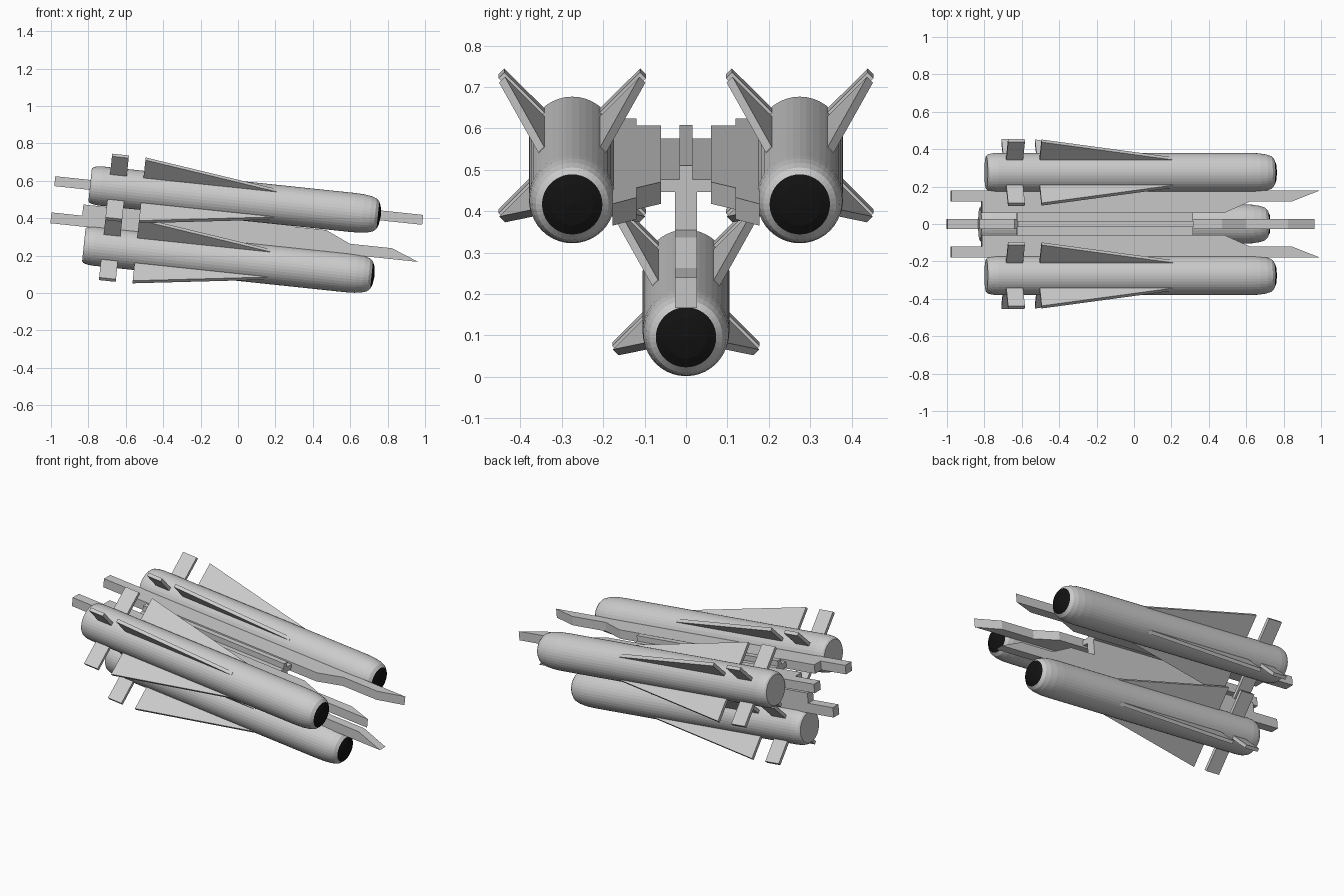
import bpy, bmesh, math
from mathutils import Matrix, Vector

if "Cube" in bpy.data.objects:
    bpy.data.objects.remove(bpy.data.objects["Cube"])

TILT = Matrix.Translation((0, 0, 0.495)) @ Matrix.Rotation(math.radians(6), 4, 'Y')


def material(name, col):
    m = bpy.data.materials.new(name)
    m.diffuse_color = (*col, 1)
    m.use_nodes = True
    m.node_tree.nodes["Principled BSDF"].inputs["Base Color"].default_value = m.diffuse_color
    return m


GREY = material("light_grey", (0.6, 0.6, 0.6))
BLACK = material("seeker_black", (0.006, 0.006, 0.006))


def finish(name, bm, matrix, mats=(GREY,)):
    bmesh.ops.recalc_face_normals(bm, faces=bm.faces)
    me = bpy.data.meshes.new(name)
    bm.to_mesh(me)
    bm.free()
    for m in mats:
        me.materials.append(m)
    ob = bpy.data.objects.new(name, me)
    bpy.context.collection.objects.link(ob)
    ob.matrix_world = TILT @ matrix
    return ob


def plate(name, pts, thick, matrix):
    """Outline in x/z, extruded evenly about y = 0."""
    bm = bmesh.new()
    f = bm.faces.new([bm.verts.new((x, -thick / 2, z)) for x, z in pts])
    r = bmesh.ops.extrude_face_region(bm, geom=[f])
    bmesh.ops.translate(bm, vec=(0, thick, 0),
                        verts=[v for v in r["geom"] if isinstance(v, bmesh.types.BMVert)])
    return finish(name, bm, matrix)


def box(name, x0, x1, z0, z1, width):
    return plate(name, [(x0, z0), (x1, z0), (x1, z1), (x0, z1)], width, Matrix())


# Missile body profile: (distance along axis, radius)
BODY = [(-0.795, 0), (-0.795, 0.088), (-0.787, 0.096), (-0.768, 0.102), (-0.74, 0.105),
        (0.62, 0.105), (0.67, 0.103), (0.71, 0.097), (0.737, 0.088), (0.752, 0.073),
        (0.762, 0.05), (0.769, 0)]


def missile_body(name, matrix):
    bm = bmesh.new()
    vs = [bm.verts.new((x, 0, r)) for x, r in BODY]
    es = [bm.edges.new(p) for p in zip(vs, vs[1:])]
    bmesh.ops.spin(bm, geom=vs + es, cent=(0, 0, 0), axis=(1, 0, 0),
                   angle=math.tau, steps=40, use_merge=True)
    bmesh.ops.remove_doubles(bm, verts=bm.verts, dist=1e-5)
    for f in bm.faces:
        # Black seeker window at the nose
        f.material_index = int(f.calc_center_median().x > 0.753)
    finish(name, bm, matrix, (GREY, BLACK))


def station(tag, matrix):
    """Missile hanging below its rail and adapter."""
    axis = matrix @ Matrix.Translation((0, 0, -0.275))
    missile_body(tag + "_missile_body", axis)
    for i in range(4):
        turn = axis @ Matrix.Rotation(math.radians(45 + 90 * i), 4, 'X')
        plate(f"{tag}_wing_{i + 1}", [(-0.515, 0.09), (0.2, 0.09), (0.2, 0.106),
                                      (-0.515, 0.24)], 0.02, turn)
        plate(f"{tag}_tail_fin_{i + 1}", [(-0.695, 0.09), (-0.605, 0.09), (-0.605, 0.242),
                                          (-0.695, 0.242)], 0.02, turn)
    plate(tag + "_rail", [(-0.985, -0.178), (0.993, -0.178), (0.845, -0.12),
                          (-0.985, -0.12)], 0.053, matrix)
    plate(tag + "_adapter", [(-0.82, -0.12), (0.62, -0.12), (0.485, -0.06),
                             (-0.82, -0.06)], 0.053, matrix)


# Three stations: below, left and right
station("lower", Matrix.Translation((0, 0, -0.048)))
station("front", Matrix.Rotation(math.radians(-90), 4, 'X'))
station("rear", Matrix.Rotation(math.radians(90), 4, 'X'))

# Central rack: cross beam, lower web and top spine
box("cross_beam", -0.63, 0.315, -0.016, 0.015, 0.12)
box("lower_web", -0.63, 0.315, -0.108, -0.016, 0.052)
box("top_spine", -0.63, 0.315, 0.015, 0.048, 0.032)
